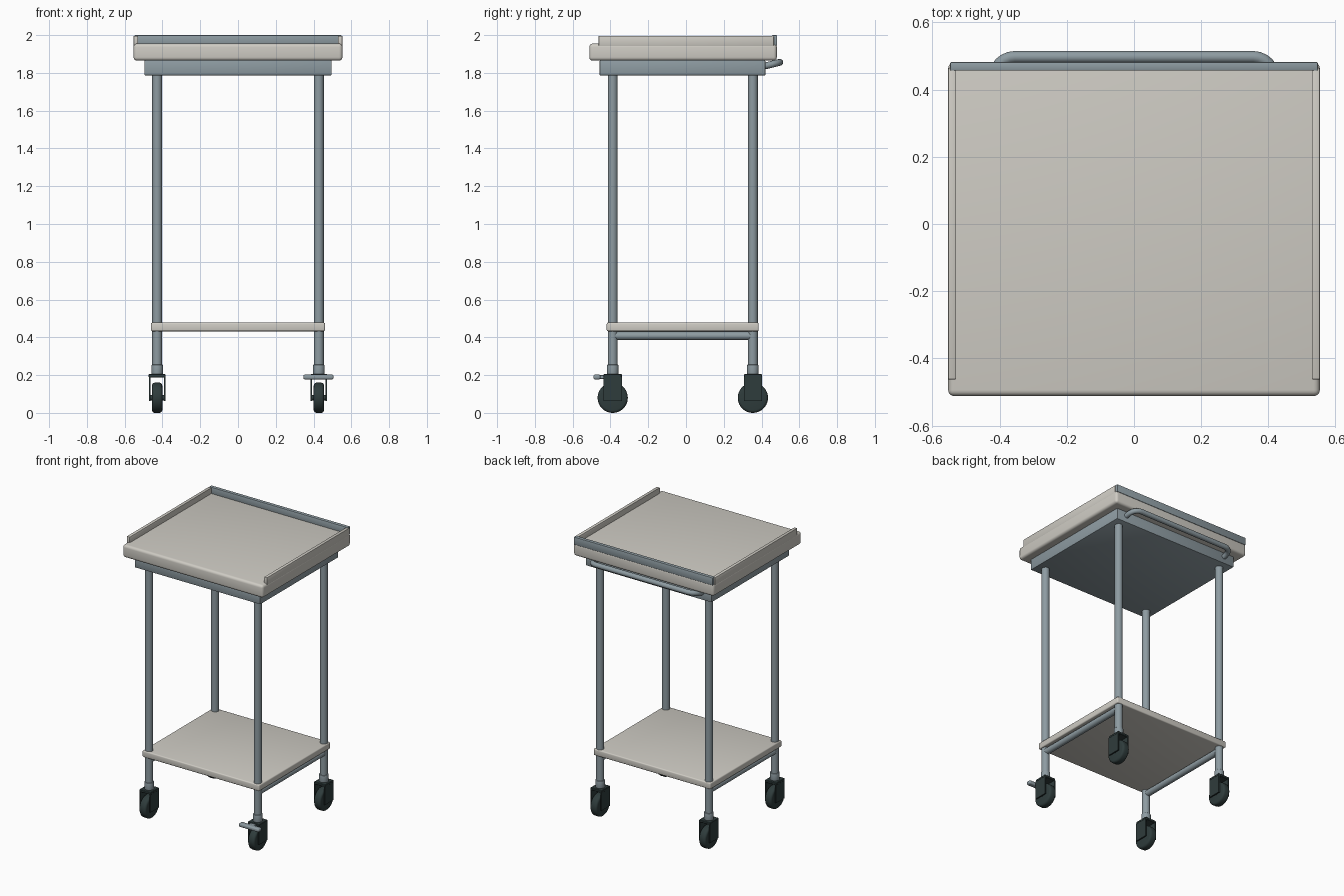
import bpy, math
from mathutils import Vector

if "Cube" in bpy.data.objects:
    bpy.data.objects.remove(bpy.data.objects["Cube"])


def material(name, color):
    m = bpy.data.materials.new(name)
    m.diffuse_color = (*color, 1)
    m.use_nodes = True
    m.node_tree.nodes["Principled BSDF"].inputs["Base Color"].default_value = m.diffuse_color
    return m


CREAM = material("warm_white", (0.62, 0.60, 0.55))
STEEL = material("blue_grey_steel", (0.27, 0.33, 0.36))
DARK = material("dark_rubber", (0.028, 0.045, 0.045))


def finish(ob, name, mat, bevel=0.0, segments=3):
    ob.name = name
    ob.data.materials.append(mat)
    bpy.context.view_layer.objects.active = ob
    if bevel:
        mod = ob.modifiers.new("Bevel", "BEVEL")
        mod.width, mod.segments = bevel, segments
        mod.limit_method = "ANGLE"
        bpy.ops.object.modifier_apply(modifier=mod.name)
    bpy.ops.object.shade_smooth_by_angle(angle=math.radians(35))
    return ob


def box(name, lo, hi, mat, bevel=0.0, segments=3):
    lo, hi = Vector(lo), Vector(hi)
    bpy.ops.mesh.primitive_cube_add(size=1, location=(lo + hi) / 2)
    ob = bpy.context.object
    ob.scale = hi - lo
    bpy.ops.object.transform_apply(location=False, rotation=False, scale=True)
    return finish(ob, name, mat, bevel, segments)


def rod(name, a, b, radius, mat, bevel=0.0, sides=24):
    a, b = Vector(a), Vector(b)
    bpy.ops.mesh.primitive_cylinder_add(vertices=sides, radius=radius,
                                        depth=(b - a).length, location=(a + b) / 2)
    ob = bpy.context.object
    ob.rotation_euler = (b - a).to_track_quat("Z", "Y").to_euler()
    return finish(ob, name, mat, bevel)


# Worktop with raised rails on the back and both sides
box("worktop", (-0.553, -0.512, 1.865), (0.553, 0.481, 1.955), CREAM, 0.018, 4)
box("back_rail", (-0.547, 0.456, 1.945), (0.547, 0.482, 2.0), STEEL, 0.004, 2)
for s, side in ((-1, "left"), (1, "right")):
    xs = sorted((s * 0.529, s * 0.553))
    box(side + "_rail", (xs[0], -0.463, 1.94), (xs[1], 0.465, 1.996), CREAM, 0.004, 2)

# Apron frame and lower shelf
box("apron_frame", (-0.495, -0.457, 1.787), (0.495, 0.42, 1.866), STEEL, 0.004, 2)
box("lower_shelf", (-0.461, -0.42, 0.432), (0.461, 0.385, 0.478), CREAM, 0.008)

# Legs and casters
LEG_X, FRONT_Y, BACK_Y = 0.428, -0.388, 0.354
for x, side in ((-LEG_X, "left"), (LEG_X, "right")):
    for y, end in ((FRONT_Y, "front"), (BACK_Y, "back")):
        tag = f"{end}_{side}_"
        rod(tag + "leg", (x, y, 0.2), (x, y, 1.79), 0.026, STEEL)
        rod(tag + "collar", (x, y, 0.203), (x, y, 0.255), 0.031, STEEL, 0.004)
        rod(tag + "wheel", (x - 0.027, y, 0.08), (x + 0.027, y, 0.08), 0.08, DARK, 0.014, 40)
        rod(tag + "axle", (x - 0.042, y, 0.08), (x + 0.042, y, 0.08), 0.014, DARK)
        box(tag + "fork_top", (x - 0.045, y - 0.048, 0.188), (x + 0.045, y + 0.048, 0.205), DARK, 0.003, 1)
        for s in (-1, 1):
            xs = sorted((x + s * 0.035, x + s * 0.044))
            box(tag + "fork_cheek", (xs[0], y - 0.048, 0.062), (xs[1], y + 0.048, 0.192), DARK)
    # Brace rod under the shelf
    rod(side + "_brace", (x, FRONT_Y + 0.01, 0.408), (x, BACK_Y - 0.01, 0.408), 0.022, STEEL)

# Brake pedal on one front caster
box("brake_pedal", (0.346, -0.49, 0.177), (0.506, -0.453, 0.203), STEEL, 0.009)
box("brake_stem", (0.404, -0.46, 0.18), (0.448, -0.43, 0.2), STEEL, 0.003, 1)

# Push handle: rounded tube rising slightly away from the apron
curve = bpy.data.curves.new("push_handle", "CURVE")
curve.dimensions = "3D"
curve.bevel_depth, curve.bevel_resolution = 0.018, 4
curve.use_fill_caps = True
half = [(0.415, 0.41, 1.835)]
for i in range(7):
    t = math.radians(15 * i)
    half.append((0.355 + 0.06 * math.cos(t), 0.437 + 0.06 * math.sin(t),
                 1.841 + 0.015 * math.sin(t)))
path = half + [(-x, y, z) for x, y, z in reversed(half)]
spline = curve.splines.new("POLY")
spline.points.add(len(path) - 1)
for p, co in zip(spline.points, path):
    p.co = (*co, 1)
handle = bpy.data.objects.new("push_handle", curve)
bpy.context.collection.objects.link(handle)
bpy.ops.object.select_all(action="DESELECT")
handle.select_set(True)
bpy.context.view_layer.objects.active = handle
bpy.ops.object.convert(target="MESH")
finish(bpy.context.object, "push_handle", STEEL)
